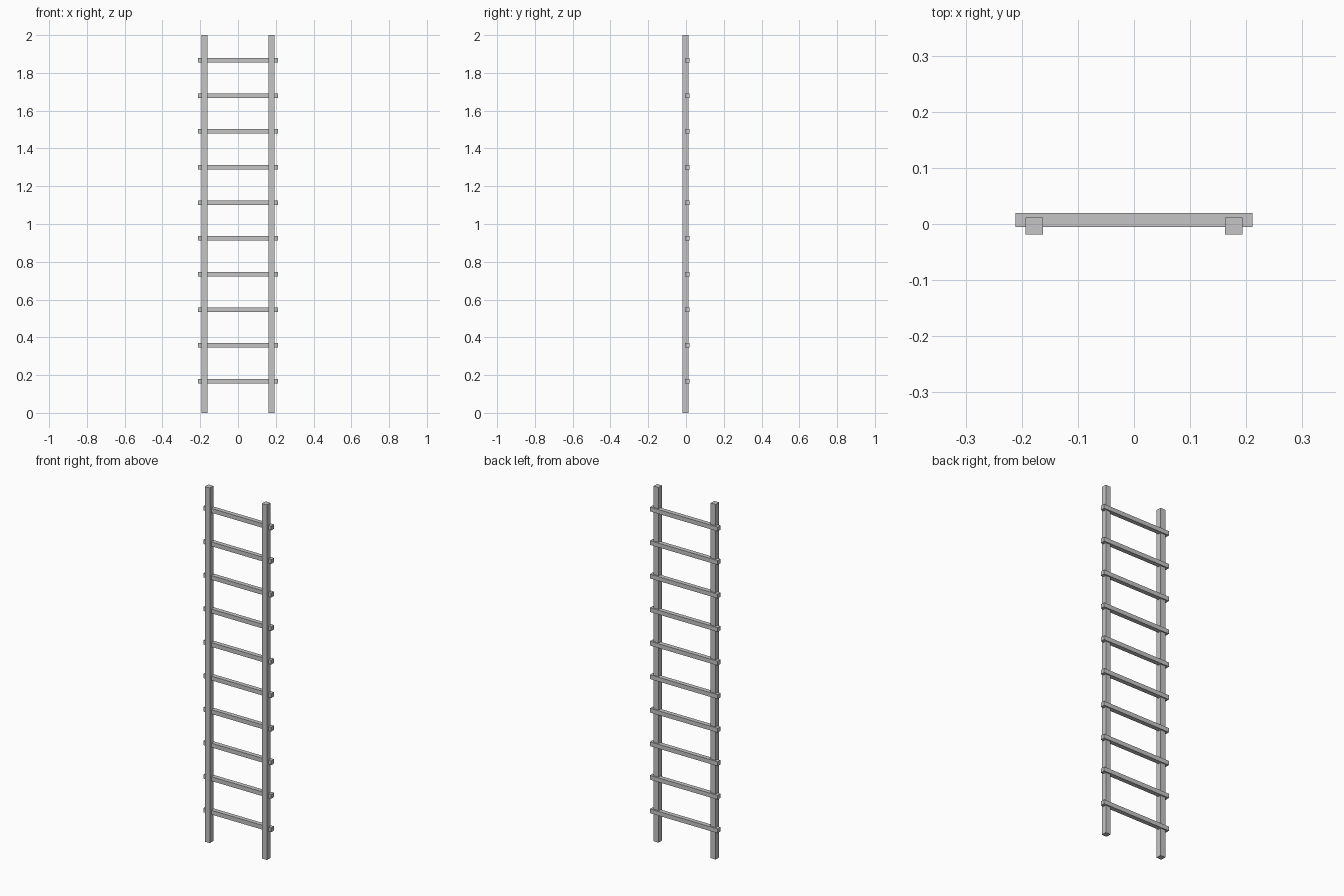
import bpy

default = bpy.data.objects.get("Cube")
if default:
    bpy.data.objects.remove(default, do_unlink=True)

# Single light grey for the whole ladder
GREY = (0.56, 0.56, 0.56, 1.0)
grey = bpy.data.materials.new("light_grey")
grey.use_nodes = True
grey.diffuse_color = GREY
grey.node_tree.nodes["Principled BSDF"].inputs["Base Color"].default_value = GREY


def box(name, center, size):
    bpy.ops.mesh.primitive_cube_add(size=1, location=center)
    obj = bpy.context.object
    obj.name = name
    obj.scale = size
    bpy.ops.object.transform_apply(location=False, rotation=False, scale=True)
    obj.data.materials.append(grey)


# Square upright posts
POST = 0.031
HEIGHT = 2.0
for side, sign in (("left", 1), ("right", -1)):
    box(f"{side}_post", (sign * 0.178, -0.0035, HEIGHT / 2), (POST, POST, HEIGHT))

# Evenly spaced rungs, let into the back of the posts and overhanging the sides
RUNGS = 10
FIRST, LAST = 0.168, 1.868
for i in range(RUNGS):
    z = FIRST + (LAST - FIRST) * i / (RUNGS - 1)
    box(f"rung_{i + 1}", (0, 0.007, z), (0.422, 0.025, 0.024))
